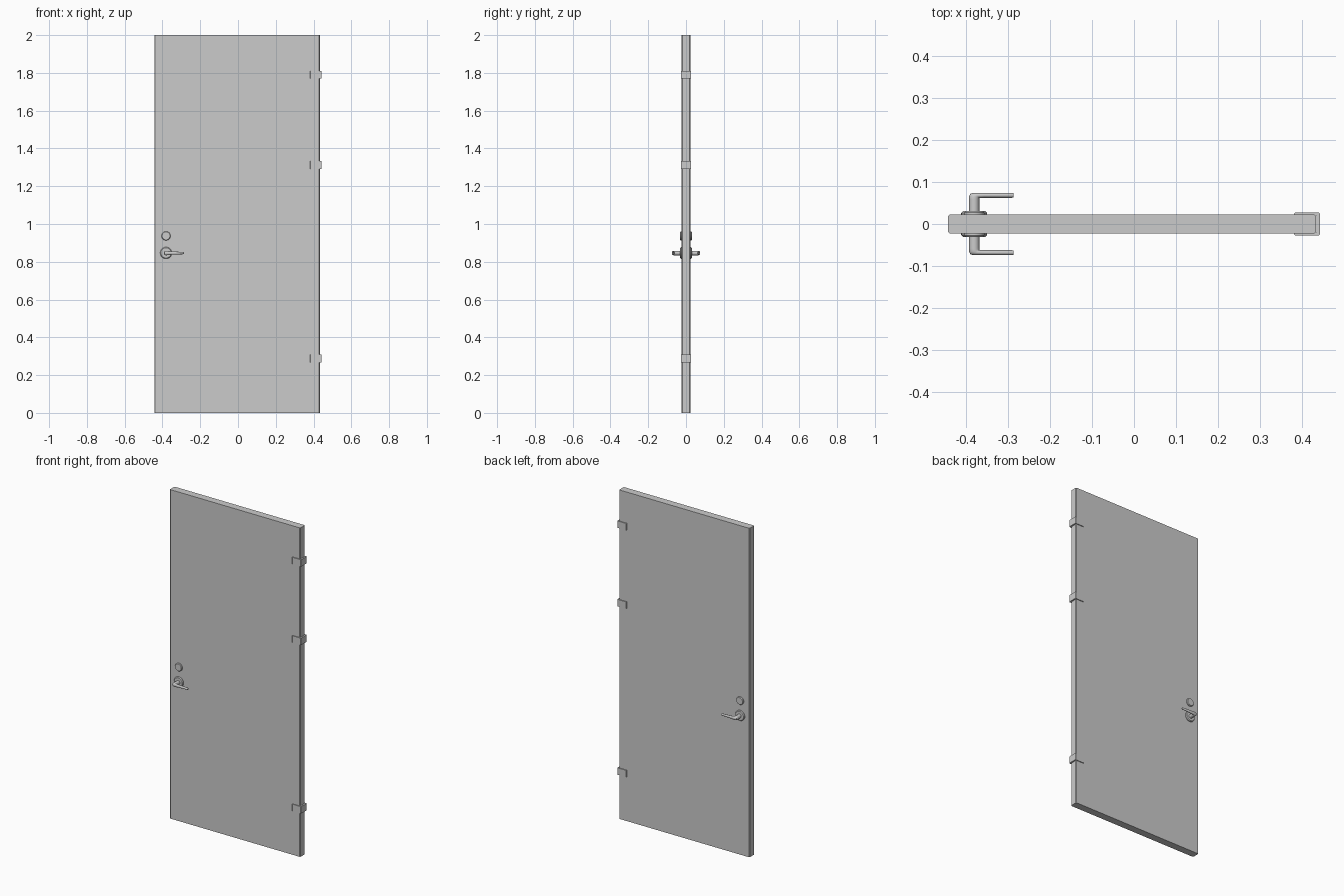
import bpy, bmesh, math

if "Cube" in bpy.data.objects:
    bpy.data.objects.remove(bpy.data.objects["Cube"])

DOOR_Y = 0.0225          # half thickness of the leaf
LOCK_X = -0.381          # centre line of lever and deadbolt


def make_object(name, bm, smooth=True):
    bmesh.ops.recalc_face_normals(bm, faces=bm.faces[:])
    mesh = bpy.data.meshes.new(name)
    bm.to_mesh(mesh)
    bm.free()
    ob = bpy.data.objects.new(name, mesh)
    bpy.context.collection.objects.link(ob)
    if smooth:
        bpy.ops.object.select_all(action='DESELECT')
        bpy.context.view_layer.objects.active = ob
        ob.select_set(True)
        bpy.ops.object.shade_smooth_by_angle(angle=math.radians(35))
    return ob


def prism(name, outline, z0, z1):
    """Extrude an xy outline from z0 to z1."""
    bm = bmesh.new()
    face = bm.faces.new([bm.verts.new((x, y, z0)) for x, y in outline])
    res = bmesh.ops.extrude_face_region(bm, geom=[face])
    for v in res["geom"]:
        if isinstance(v, bmesh.types.BMVert):
            v.co.z = z1
    return make_object(name, bm, False)


def loft(name, z, rings, sides):
    """Skin elliptical rings (outer xy, inner xy, half height), mirrored to both door faces."""
    bm = bmesh.new()
    loops = []
    for (ox, oy), (ix, iy), h in rings:
        loop = []
        for i in range(sides):
            a = 2 * math.pi * i / sides
            t = (1 + math.cos(a)) / 2
            loop.append(bm.verts.new((LOCK_X + ix + (ox - ix) * t,
                                      iy + (oy - iy) * t,
                                      z + h * math.sin(a))))
        loops.append(loop)
    for a, b in zip(loops, loops[1:]):
        for i in range(sides):
            j = (i + 1) % sides
            bm.faces.new((a[i], a[j], b[j], b[i]))
    bm.faces.new(loops[0])
    bm.faces.new(loops[-1])
    ob = make_object(name, bm)
    mod = ob.modifiers.new("both_faces", 'MIRROR')
    mod.use_axis = (False, True, False)
    return ob


def disc(name, z, profile):
    return loft(name, z, [((-r, y), (r, y), r) for r, y in profile], 32)


# Door leaf with slightly eased vertical edges
c = 0.004
x0, x1, y = -0.443, 0.434, DOOR_Y
prism("door_leaf", [(x0 + c, -y), (x1 - c, -y), (x1, -y + c), (x1, y - c),
                    (x1 - c, y), (x0 + c, y), (x0, y - c), (x0, -y + c)], 0, 2)

# Hinge brackets wrapping the right edge
half = [(0.434, DOOR_Y - 0.002), (0.382, DOOR_Y - 0.002), (0.382, 0.025),
        (0.385, 0.0275), (0.441, 0.0275), (0.443, 0.0255)]
bracket = half + [(x, -y) for x, y in reversed(half)]
for label, z in (("bottom", 0.289), ("middle", 1.313), ("top", 1.79)):
    prism(label + "_hinge", bracket, z - 0.021, z + 0.021)

# Deadbolt and lever rosettes
disc("deadbolt", 0.937, [(0.024, 0.018), (0.024, 0.027), (0.021, 0.031)])
disc("lever_rosette", 0.847, [(0.031, 0.018), (0.031, 0.026), (0.027, 0.0305)])

# Lever: round stem turning into a tapered flat arm
loft("lever_handle", 0.846, [
    ((-0.012, 0.02), (0.012, 0.02), 0.012),
    ((-0.012, 0.058), (0.012, 0.058), 0.012),
    ((-0.012, 0.067), (0.0125, 0.0605), 0.012),
    ((-0.009, 0.072), (0.013, 0.0615), 0.0115),
    ((-0.002, 0.0745), (0.015, 0.062), 0.011),
    ((0.025, 0.0745), (0.025, 0.0625), 0.009),
    ((0.090, 0.0745), (0.090, 0.0625), 0.006),
    ((0.094, 0.073), (0.094, 0.064), 0.0045)], 20)
